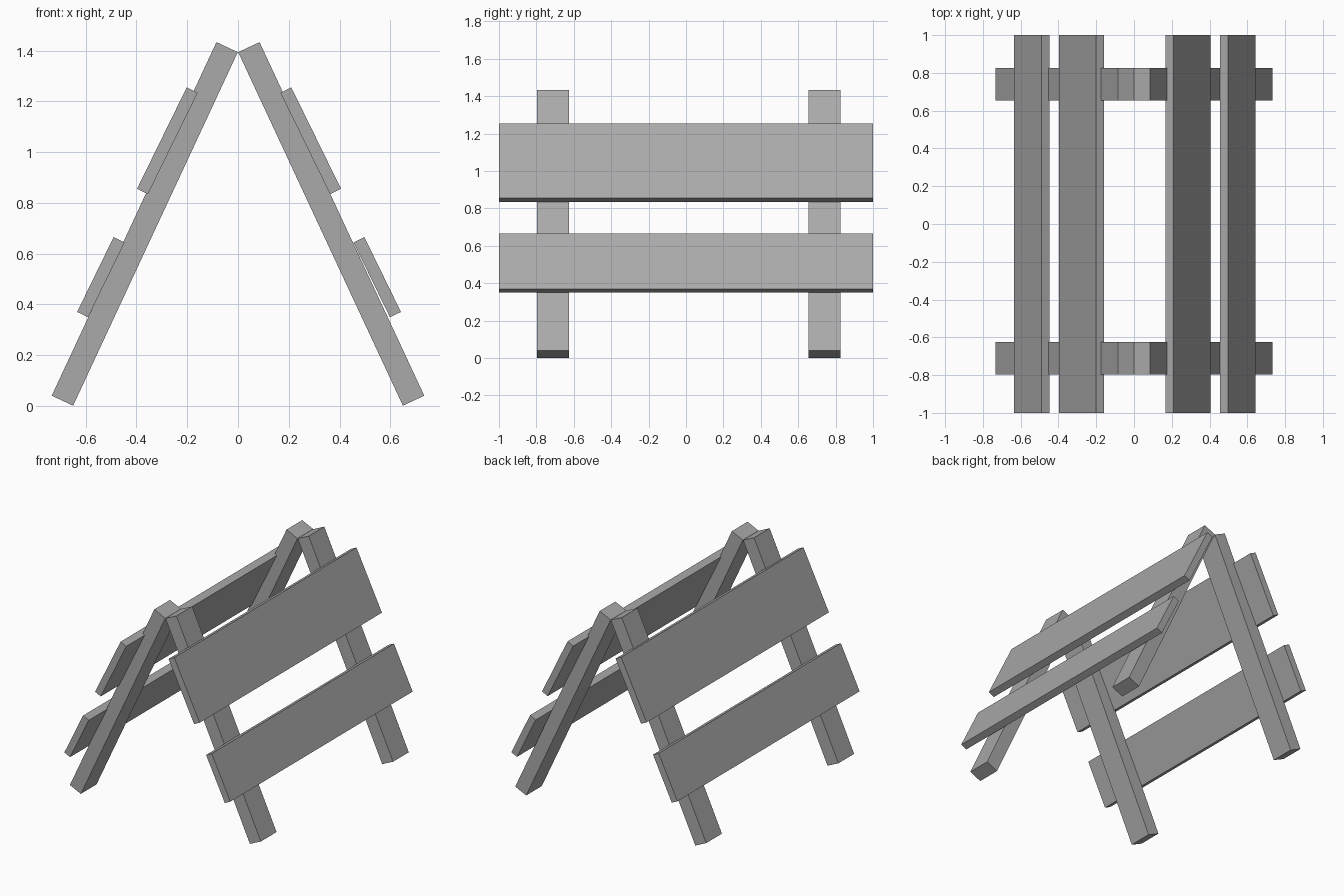
import bpy
import bmesh
from mathutils import Vector

if "Cube" in bpy.data.objects:
    bpy.data.objects.remove(bpy.data.objects["Cube"])

# Single plain grey finish
grey = bpy.data.materials.new("plain grey")
grey.use_nodes = True
colour = (0.4, 0.4, 0.4, 1)
grey.diffuse_color = colour
grey.node_tree.nodes["Principled BSDF"].inputs["Base Color"].default_value = colour


def beam(name, top, bottom, thickness, y0, y1, side):
    """Plank whose outer edge runs from top to bottom in x-z, spanning y0 to y1."""
    a, b = Vector(top), Vector(bottom)
    run = (b - a).normalized()
    inward = Vector((run.y, -run.x)) * thickness
    profile = [a, b, b + inward, a + inward]
    bm = bmesh.new()
    face = bm.faces.new([bm.verts.new((side * p.x, y0, p.y)) for p in profile])
    new = bmesh.ops.extrude_face_region(bm, geom=[face])["geom"]
    bmesh.ops.translate(bm, vec=(0, y1 - y0, 0),
                        verts=[v for v in new if isinstance(v, bmesh.types.BMVert)])
    bmesh.ops.recalc_face_normals(bm, faces=bm.faces)
    mesh = bpy.data.meshes.new(name)
    bm.to_mesh(mesh)
    bm.free()
    mesh.materials.append(grey)
    bpy.context.collection.objects.link(bpy.data.objects.new(name, mesh))


for side, label, shift in ((1, "left", 0), (-1, "right", -0.008)):
    # Legs lean together and meet at the ridge
    for end, y in (("front", -0.797), ("back", 0.654)):
        beam(f"{end}_{label}_leg", (0.085, 1.433), (0.734, 0.04), 0.093, y, y + 0.172, side)
    # Wide upper board and narrower lower board across the legs
    beam(f"{label}_upper_board", (0.21 + shift, 1.255), (0.406 + shift, 0.855), 0.048, -1, 1, side)
    beam(f"{label}_lower_board", (0.498 + shift, 0.665), (0.642 + shift, 0.37), 0.048, -1, 1, side)
